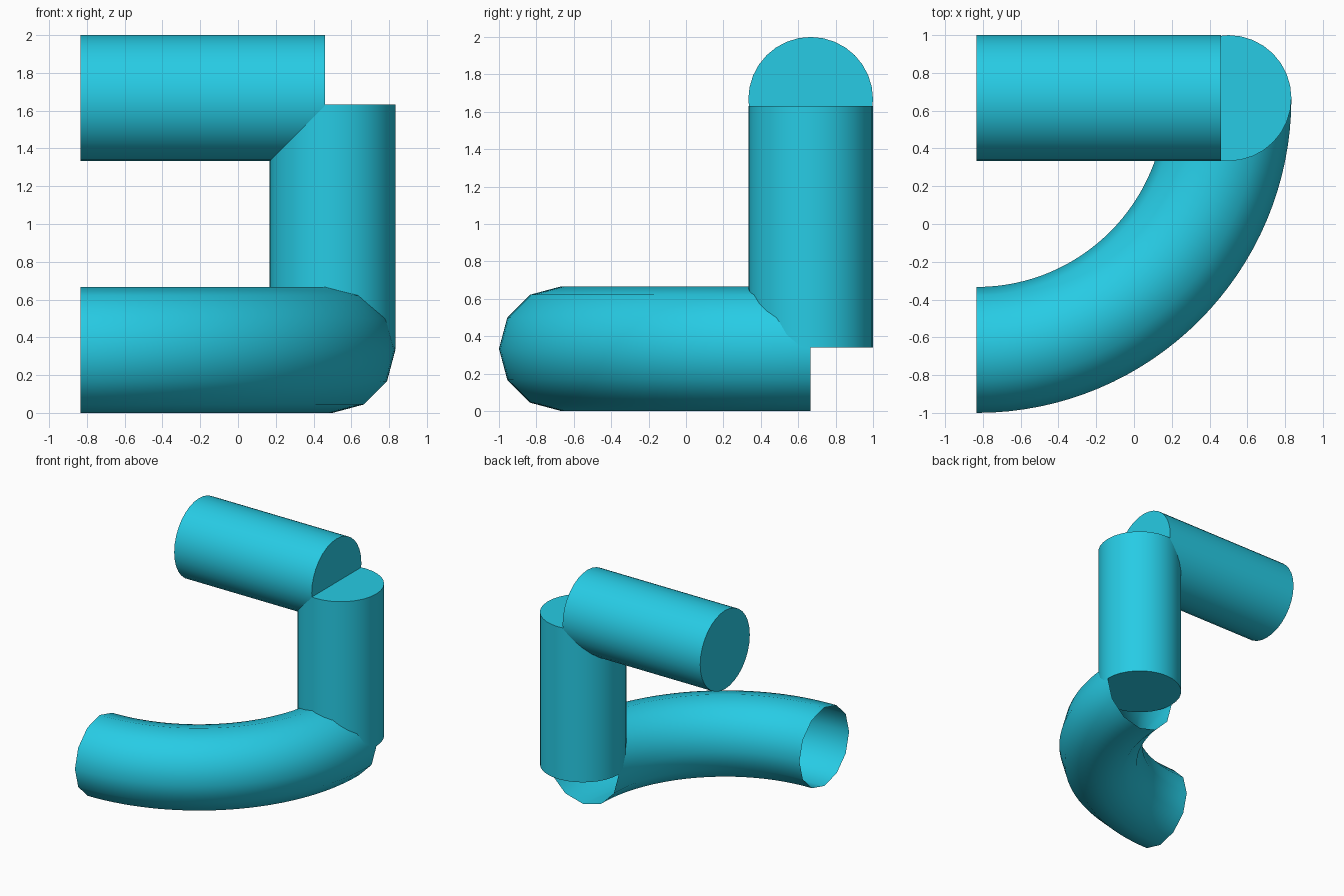
import bpy
from math import pi, radians

if "Cube" in bpy.data.objects:
    bpy.data.objects.remove(bpy.data.objects["Cube"])

R = 1 / 3          # pipe radius
BEND = 4 / 3       # bend centreline radius

mat = bpy.data.materials.new("cyan")
mat.diffuse_color = (0.02, 0.6, 0.78, 1)
mat.use_nodes = True
mat.node_tree.nodes["Principled BSDF"].inputs["Base Color"].default_value = mat.diffuse_color


def straight_pipe(name, loc, length, rot=(0, 0, 0)):
    bpy.ops.mesh.primitive_cylinder_add(vertices=32, radius=R, depth=length,
                                        location=loc, rotation=rot)
    ob = bpy.context.object
    ob.name = name
    ob.data.materials.append(mat)
    bpy.ops.object.shade_smooth_by_angle(angle=radians(30))


# Straight capped pipes
straight_pipe("upper_pipe", (-0.187, 2 * R, 5 * R), 1.293, (0, pi / 2, 0))
straight_pipe("vertical_pipe", (0.5, 2 * R, 0.985), 1.293)

# Open quarter bend with a twelve-sided section
cu = bpy.data.curves.new("lower_bend", "CURVE")
cu.dimensions = "3D"
cu.fill_mode = "FULL"
cu.bevel_depth = R
cu.bevel_resolution = 4
cu.resolution_u = 32
cu.use_fill_caps = False
sp = cu.splines.new("BEZIER")
sp.bezier_points.add(1)
k = 0.5523 * BEND
ends = [((-0.833, -2 * R, R), (k, 0, 0)), ((0.5, 2 * R, R), (0, k, 0))]
for p, (co, d) in zip(sp.bezier_points, ends):
    p.handle_left_type = p.handle_right_type = "FREE"
    p.co = co
    p.handle_left = [a - b for a, b in zip(co, d)]
    p.handle_right = [a + b for a, b in zip(co, d)]
bend = bpy.data.objects.new("lower_bend", cu)
bpy.context.collection.objects.link(bend)
cu.materials.append(mat)

# Turn the bend into a smooth mesh
bpy.ops.object.select_all(action="DESELECT")
bend.select_set(True)
bpy.context.view_layer.objects.active = bend
bpy.ops.object.convert(target="MESH")
bpy.ops.object.shade_smooth()
